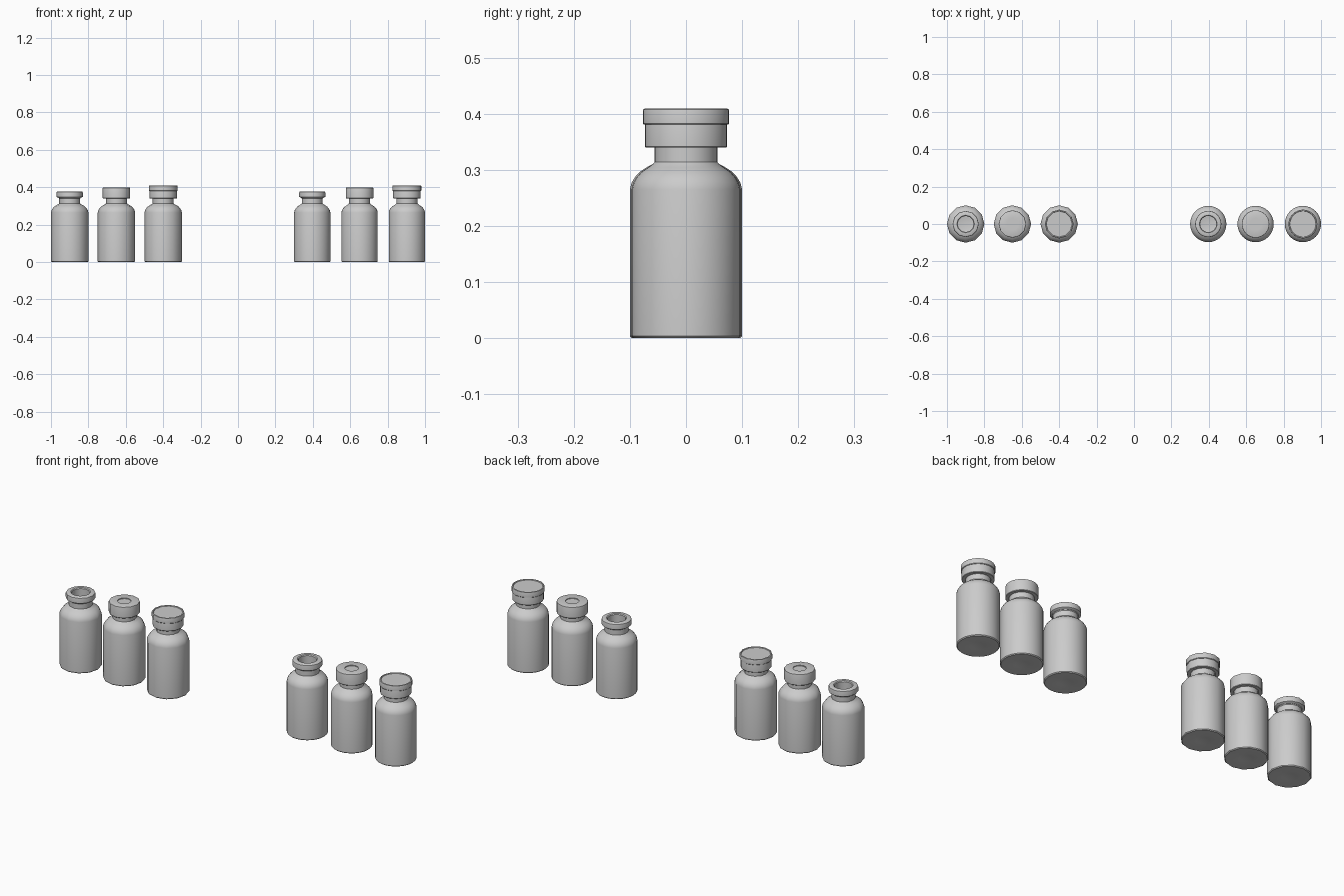
import bpy, bmesh, math

if "Cube" in bpy.data.objects:
    bpy.data.objects.remove(bpy.data.objects["Cube"])


def lathe(name, profile, sides, x):
    """Revolve (radius, height) points round z; radius 0 makes a pole."""
    bm = bmesh.new()
    rings = []
    for r, z in profile:
        if r == 0:
            rings.append([bm.verts.new((0, 0, z))])
        else:
            rings.append([bm.verts.new((r * math.cos(2 * math.pi * i / sides),
                                        r * math.sin(2 * math.pi * i / sides), z))
                          for i in range(sides)])
    for a, b in zip(rings, rings[1:]):
        for i in range(sides):
            j = (i + 1) % sides
            if len(a) == 1:
                bm.faces.new((a[0], b[j], b[i]))
            elif len(b) == 1:
                bm.faces.new((a[i], a[j], b[0]))
            else:
                bm.faces.new((a[i], a[j], b[j], b[i]))
    bmesh.ops.recalc_face_normals(bm, faces=bm.faces)
    mesh = bpy.data.meshes.new(name)
    bm.to_mesh(mesh)
    bm.free()
    obj = bpy.data.objects.new(name, mesh)
    obj.location.x = x
    bpy.context.collection.objects.link(obj)
    bpy.ops.object.select_all(action='DESELECT')
    obj.select_set(True)
    bpy.context.view_layer.objects.active = obj
    bpy.ops.object.shade_smooth_by_angle(angle=math.radians(35))
    return obj


# Hollow bottle: punted base, body, rounded shoulder, neck, lip, inner wall
def bottle_profile(r):
    return [(0, 0.004), (0.03, 0.002), (0.045, 0), (r - 0.004, 0), (r, 0.004),
            (r, 0.265), (r - 0.003, 0.277), (r - 0.009, 0.287),
            (r - 0.017, 0.296), (r - 0.029, 0.304), (0.060, 0.310),
            (0.056, 0.314), (0.056, 0.340), (0.059, 0.344),
            (0.066, 0.346), (0.070, 0.349), (0.070, 0.371),
            (0.069, 0.375), (0.064, 0.378), (0.047, 0.378), (0.043, 0.374),
            (0.043, 0.314), (0.058, 0.303), (r - 0.018, 0.285),
            (r - 0.012, 0.265), (r - 0.012, 0.015), (r - 0.02, 0.01), (0, 0.01)]


STOPPER = [(0, 0.325), (0.042, 0.325), (0.042, 0.379), (0.068, 0.379),
           (0.068, 0.394), (0, 0.394)]

# Crimped collar: turned under the lip, open circle in the top
CRIMP = [(0.057, 0.343), (0.057, 0.340), (0.072, 0.340), (0.0735, 0.342),
         (0.0735, 0.394), (0.0725, 0.397), (0.070, 0.398), (0.032, 0.398),
         (0.032, 0.394)]

# Flip-off cap: wider disc with a shallow recess in its top
FLIP_CAP = [(0.070, 0.381), (0.0755, 0.381), (0.077, 0.383), (0.077, 0.405),
            (0.076, 0.408), (0.074, 0.409), (0.071, 0.409),
            (0.069, 0.405), (0, 0.405)]

# Low-detail set on the left, high-detail set on the right
sets = [("low", 12, 0.100, (-0.9, -0.65, -0.4)),
        ("high", 32, 0.097, (0.397, 0.65, 0.903))]
for label, sides, radius, xs in sets:
    for kind, x in zip(("open", "sealed", "capped"), xs):
        lathe(f"{kind}_bottle_{label}", bottle_profile(radius), sides, x)
        if kind != "open":
            lathe(f"{kind}_stopper_{label}", STOPPER, sides, x)
            lathe(f"{kind}_crimp_{label}", CRIMP, sides, x)
        if kind == "capped":
            lathe(f"flip_cap_{label}", FLIP_CAP, sides, x)
